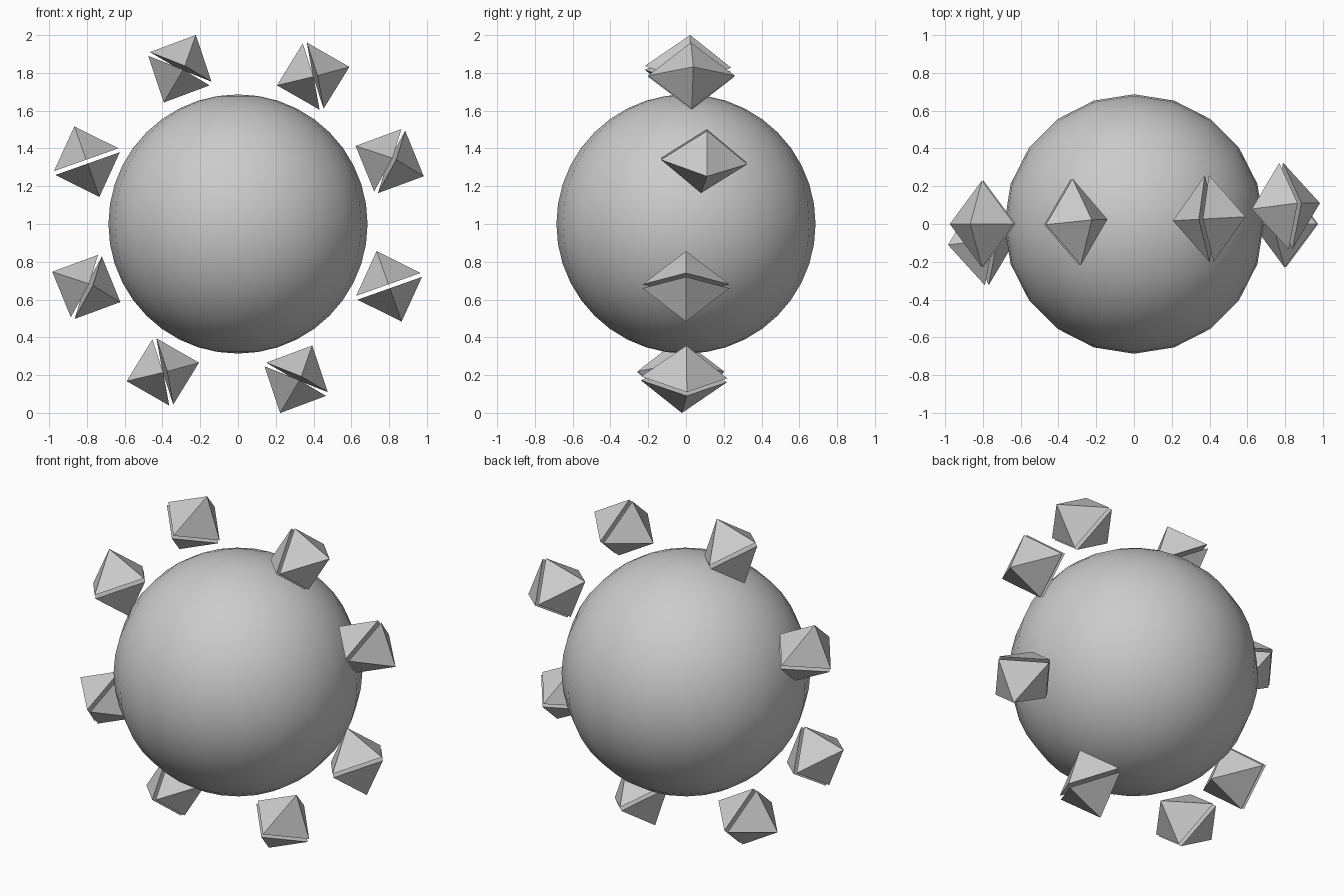
import bpy, bmesh, math
from mathutils import Vector, Matrix

if "Cube" in bpy.data.objects:
    bpy.data.objects.remove(bpy.data.objects["Cube"])

# central ball: 20 segments around the vertical axis
bpy.ops.mesh.primitive_uv_sphere_add(segments=20, ring_count=20, radius=0.686, location=(0, 0, 1))
ball = bpy.context.object
ball.name = "ball"
bpy.ops.object.shade_smooth()

TIP, SIDE, APEX, GAP = 0.23, 0.181, 0.198, 0.011


def gem(name, centre, angle, tilt):
    """Long octahedron split into two closed pyramids with a thin gap."""
    tip = Vector((tilt[0], TIP, tilt[1])).normalized()
    a = math.radians(angle)
    side = Vector((math.cos(a), 0, math.sin(a)))
    side = (side - tip * side.dot(tip)).normalized()
    up = side.cross(tip)
    bm = bmesh.new()
    for s in (1, -1):
        base = [bm.verts.new(v + up * s * GAP) for v in
                (tip * TIP, side * SIDE, -tip * TIP, -side * SIDE)]
        top = bm.verts.new(up * s * APEX)
        bm.faces.new(base)
        for i in range(4):
            bm.faces.new((base[i], base[(i + 1) % 4], top))
    bmesh.ops.recalc_face_normals(bm, faces=bm.faces)
    mesh = bpy.data.meshes.new(name)
    bm.to_mesh(mesh)
    bm.free()
    ob = bpy.data.objects.new(name, mesh)
    ob.location = centre
    bpy.context.collection.objects.link(ob)


# offset from ball centre, direction of the split, lean of the long tips
gems = [
    ((-0.308, 0.01, 0.822), -25.4, (-0.022, -0.005)),
    ((0.398, 0.028, 0.783), -75.7, (-0.0125, 0.0)),
    ((0.803, 0.095, 0.333), 66.0, (-0.025, -0.012)),
    ((0.80, 0.0, -0.33), 19.5, (0.0, 0.0)),
]

# each gem has a partner on the opposite side of the ball
for i, (offset, angle, tilt) in enumerate(gems):
    for s, label in ((1, "a"), (-1, "b")):
        gem(f"split_gem_{i + 1}{label}", Vector((0, 0, 1)) + s * Vector(offset), angle, tilt)
